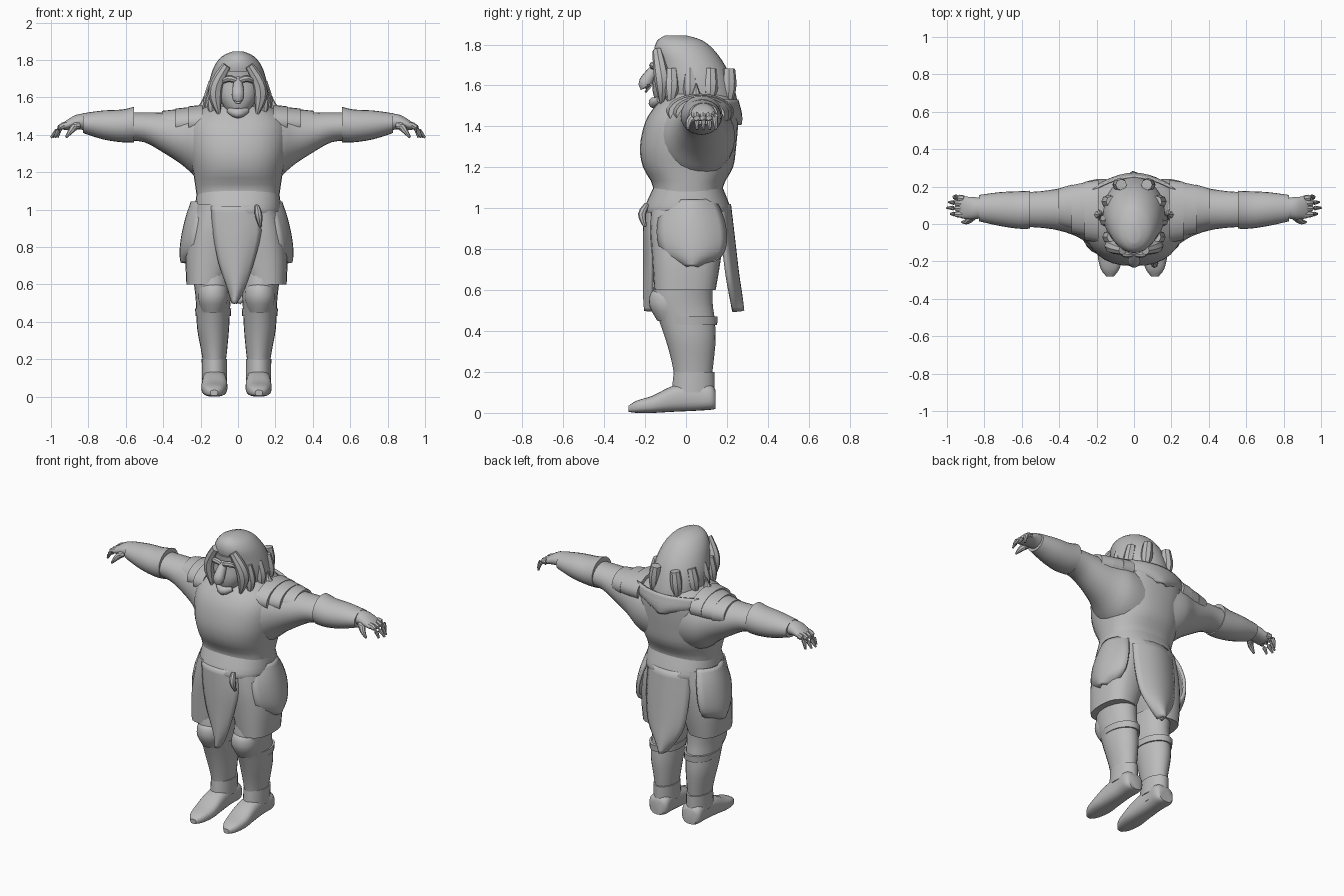
import bpy, math
from mathutils import Vector

if "Cube" in bpy.data.objects:
    bpy.data.objects.remove(bpy.data.objects["Cube"], do_unlink=True)

grey = bpy.data.materials.new("plain grey")
grey.use_nodes = True
grey.diffuse_color = (0.5, 0.5, 0.5, 1)
grey.node_tree.nodes["Principled BSDF"].inputs["Base Color"].default_value = (0.5, 0.5, 0.5, 1)

CENTRE = -0.008   # the legs stand very slightly off centre
AXES = {"x": (1, 2, 0), "y": (0, 2, 1), "z": (0, 1, 2)}


def make(name, verts, faces, angle=40, side=1, shift=0.0):
    """Make a shaded mesh object, mirrored in x when side is -1."""
    mesh = bpy.data.meshes.new(name)
    points = [(v[0] * side + shift, v[1], v[2]) for v in verts]
    mesh.from_pydata(points, [], [f if side > 0 else f[::-1] for f in faces])
    obj = bpy.data.objects.new(name, mesh)
    bpy.context.collection.objects.link(obj)
    mesh.materials.append(grey)
    import_bm = bmesh.new()
    import_bm.from_mesh(mesh)
    bmesh.ops.recalc_face_normals(import_bm, faces=import_bm.faces)
    import_bm.to_mesh(mesh)
    import_bm.free()
    bpy.ops.object.select_all(action="DESELECT")
    obj.select_set(True)
    bpy.context.view_layer.objects.active = obj
    bpy.ops.object.shade_smooth_by_angle(angle=math.radians(angle))
    return obj


def spline(rows, steps):
    """Smoothly interpolate between rows of numbers."""
    out = []
    for i in range(len(rows) - 1):
        a, b = rows[max(i - 1, 0)], rows[i]
        c, d = rows[i + 1], rows[min(i + 2, len(rows) - 1)]
        for k in range(steps):
            t = k / steps
            out.append([q + t * (r - p) / 2 + t * t * (p - 2.5 * q + 2 * r - s / 2)
                        + t ** 3 * (1.5 * (q - r) + (s - p) / 2)
                        for p, q, r, s in zip(a, b, c, d)])
    return out + [list(rows[-1])]


def loft(name, axis, rows, n=24, power=1.0, steps=3, **kw):
    """Skin rounded sections; each row is position, low/high, low/high."""
    u, v, w = AXES[axis]
    verts, faces = [], []
    rings = spline(rows, steps)
    for pos, a0, a1, b0, b1 in rings:
        for k in range(n):
            c, s = math.cos(k * math.tau / n), math.sin(k * math.tau / n)
            p = [0, 0, 0]
            p[u] = (a0 + a1) / 2 + (a1 - a0) / 2 * math.copysign(abs(c) ** power, c)
            p[v] = (b0 + b1) / 2 + (b1 - b0) / 2 * math.copysign(abs(s) ** power, s)
            p[w] = pos
            verts.append(p)
    for i in range(len(rings) - 1):
        for k in range(n):
            m = (k + 1) % n
            faces.append((i * n + k, i * n + m, (i + 1) * n + m, (i + 1) * n + k))
    faces += [tuple(range(n)), tuple(range((len(rings) - 1) * n, len(rings) * n))]
    return make(name, verts, faces, **kw)


def panel(name, axis, rows, bulge, thick=0.02, n=10, **kw):
    """Hanging cloth; each row is height, low edge, high edge, outward depth."""
    verts, faces = [], []
    rings = spline(rows, 3)
    for z, lo, hi, out in rings:
        for k in range(n + 1):
            t = k / n
            across = lo + (hi - lo) * t
            depth = out - bulge * (2 * t - 1) ** 2
            verts.append((across, depth, z) if axis == "x" else (depth, across, z))
    w = n + 1
    for i in range(len(rings) - 1):
        for k in range(n):
            faces.append((i * w + k, i * w + k + 1, (i + 1) * w + k + 1, (i + 1) * w + k))
    obj = make(name, verts, faces, **kw)
    mod = obj.modifiers.new("thickness", "SOLIDIFY")
    mod.thickness, mod.offset = thick, 0
    return obj


def taper(name, path, radii, n=8, **kw):
    """Round tapering limb along a path, for fingers, locks and spikes."""
    verts, faces = [], []
    rows = spline([tuple(p) + (r,) for p, r in zip(path, radii)], 3)
    pts = [Vector(r[:3]) for r in rows]
    for i, row in enumerate(rows):
        d = (pts[min(i + 1, len(pts) - 1)] - pts[max(i - 1, 0)]).normalized()
        a = d.orthogonal().normalized()
        b = d.cross(a)
        for k in range(n):
            t = k * math.tau / n
            verts.append(pts[i] + (a * math.cos(t) + b * math.sin(t)) * max(row[3], 0.002))
    for i in range(len(rows) - 1):
        for k in range(n):
            m = (k + 1) % n
            faces.append((i * n + k, i * n + m, (i + 1) * n + m, (i + 1) * n + k))
    faces += [tuple(range(n)), tuple(range((len(rows) - 1) * n, len(rows) * n))]
    return make(name, verts, faces, **kw)


import bmesh

# Body
loft("torso", "z", [(0.99, -.21, .21, -.19, .2), (1.1, -.225, .225, -.16, .18),
                    (1.2, -.24, .24, -.21, .23), (1.3, -.26, .26, -.225, .245),
                    (1.42, -.27, .27, -.2, .255), (1.5, -.24, .24, -.15, .25),
                    (1.57, -.14, .14, -.08, .2)], n=32, power=0.85)
loft("belt", "z", [(0.98, -.225, .225, -.2, .215), (1.01, -.23, .23, -.2, .215),
                   (1.1, -.22, .22, -.16, .18)], n=32, power=0.85)

# Head with long hair
loft("hair", "z", [(1.48, -.13, .13, -.03, .25), (1.53, -.16, .16, -.1, .25),
                   (1.62, -.165, .165, -.13, .225), (1.7, -.15, .15, -.14, .19),
                   (1.77, -.125, .125, -.155, .14), (1.82, -.085, .085, -.14, .08),
                   (1.845, -.03, .03, -.1, .0)], n=28)
loft("face", "z", [(1.5, -.04, .04, -.13, 0), (1.54, -.07, .07, -.155, 0),
                   (1.6, -.1, .1, -.165, 0), (1.68, -.11, .11, -.155, 0),
                   (1.74, -.1, .1, -.16, 0)], n=20)
taper("nose", [(0, -.14, 1.7), (0, -.175, 1.65), (0, -.2, 1.605), (0, -.18, 1.58)],
      [.02, .03, .034, .02], n=12)
taper("lower_lip", [(-.05, -.13, 1.53), (0, -.155, 1.515), (.05, -.13, 1.53)],
      [.015, .028, .015], n=10)

# Cloth hanging at front and back
panel("front_cloth", "x", [(1.02, -.14, .11, -.195), (0.88, -.13, .12, -.2),
                           (0.72, -.1, .08, -.2), (0.58, -.05, .03, -.2),
                           (0.5, -.025, -.015, -.195)], -0.035)
panel("back_cloth", "x", [(1.02, -.15, .15, .21), (0.85, -.15, .15, .23),
                          (0.68, -.13, .13, .25), (0.58, -.08, .08, .265),
                          (0.5, -.015, .005, .275)], 0.05)
panel("back_collar", "x", [(1.53, -.22, .22, .25), (1.46, -.2, .2, .268),
                           (1.41, -.06, .06, .268)], 0.07, thick=0.012)
taper("belt_horn", [(.1, -.19, 1.02), (.11, -.215, .97), (.12, -.2, .91)], [.012, .02, .008])

for side, tag in ((1, "left"), (-1, "right")):
    sm = {"side": side}
    leg = {"side": side, "shift": CENTRE}

    # Sleeve and shoulder layers
    loft(tag + "_sleeve", "x", [(0.05, -.17, .23, 1.12, 1.55), (0.2, -.13, .24, 1.16, 1.545),
                                (0.3, -.07, .21, 1.24, 1.525), (0.4, -.035, .19, 1.305, 1.52),
                                (0.5, -.02, .175, 1.36, 1.52), (0.6, -.015, .17, 1.37, 1.52)], **sm)
    for i in range(3):
        x, lift = 0.19 + i * 0.07, i * 0.012
        loft(tag + "_shoulder_layer", "x",
             [(x, -.1 + 3 * lift, .235 - lift, 1.38, 1.56 - lift),
              (x + .075, -.085 + 3 * lift, .225 - 1.5 * lift, 1.38, 1.552 - lift)], **sm)
    taper(tag + "_collar_spike", [(.2, .05, 1.52), (.185, .05, 1.56), (.18, .05, 1.61)],
          [.04, .02, .002], **sm)

    # Bracer and hand
    loft(tag + "_bracer", "x", [(0.555, -.025, .178, 1.36, 1.55), (0.62, -.025, .175, 1.36, 1.535),
                                (0.72, -.01, .17, 1.375, 1.53), (0.83, .015, .155, 1.41, 1.515)], **sm)
    loft(tag + "_hand", "x", [(0.82, .03, .14, 1.425, 1.515), (0.87, .025, .145, 1.43, 1.505),
                              (0.92, .03, .145, 1.425, 1.475), (0.935, .04, .135, 1.43, 1.46)], **sm)
    for y, tip in ((.05, .98), (.08, 1.0), (.108, .99), (.135, .965)):
        taper(tag + "_finger", [(.91, y, 1.455), (.95, y * 1.05, 1.44), (tip, y * 1.08, 1.385)],
              [.018, .016, .006], **sm)
    taper(tag + "_thumb", [(.86, .045, 1.455), (.89, .015, 1.425), (.92, .01, 1.385)],
          [.024, .017, .006], **sm)

    # Locks of hair and brow
    for x, y, z in ((.135, -.07, 1.49), (.15, .02, 1.5), (.14, .12, 1.49), (.08, .21, 1.47)):
        taper(tag + "_hair_lock", [(x * .85, y, 1.68), (x, y, 1.58), (x * 1.05, y - .01, z)],
              [.03, .035, .004], **sm)
    taper(tag + "_face_lock", [(.06, -.14, 1.77), (.11, -.125, 1.68), (.12, -.115, 1.6),
                               (.1, -.12, 1.5)], [.025, .035, .035, .005], **sm)
    taper(tag + "_brow", [(.01, -.16, 1.69), (.05, -.16, 1.7), (.09, -.13, 1.68)],
          [.015, .018, .01], **sm)

    # Skirt half and hip flap
    loft(tag + "_skirt", "z", [(0.6, .06, .268, -.155, .145), (0.75, .015, .272, -.165, .17),
                               (0.9, -.01, .25, -.175, .185), (1.03, -.02, .215, -.17, .18)],
         power=0.8, **leg)
    panel(tag + "_hip_flap", "y", [(1.04, -.09, .14, .235), (0.95, -.13, .18, .265),
                                   (0.85, -.135, .195, .287), (0.77, -.1, .17, .295),
                                   (0.72, -.01, .07, .29)], 0.07, **leg)

    # Leg, knee guard, boot cuffs and foot
    loft(tag + "_leg", "z", [(0.05, .055, .175, -.06, .135), (0.15, .06, .175, -.055, .125),
                             (0.25, .05, .19, -.07, .135), (0.36, .04, .21, -.1, .145),
                             (0.46, .035, .215, -.135, .14), (0.54, .03, .22, -.165, .13),
                             (0.66, .03, .235, -.15, .13)], **leg)
    loft(tag + "_knee_guard", "z", [(0.45, .065, .185, -.14, 0), (0.52, .045, .205, -.178, 0),
                                    (0.58, .05, .2, -.175, 0), (0.605, .07, .18, -.15, 0)], **leg)
    loft(tag + "_boot_cuff", "z", [(0.43, .03, .218, -.11, .152), (0.47, .028, .222, -.12, .155)], **leg)
    loft(tag + "_ankle_cuff", "z", [(0.1, .05, .185, -.07, .14), (0.2, .05, .186, -.06, .14)], **leg)
    loft(tag + "_foot", "y", [(-.28, .1, .14, .005, .035), (-.24, .07, .17, 0, .06),
                              (-.16, .05, .187, 0, .085), (-.07, .05, .185, .005, .13),
                              (.04, .055, .18, .01, .15), (.12, .05, .185, .015, .14),
                              (.145, .07, .165, .02, .11)], power=0.75, **leg)
